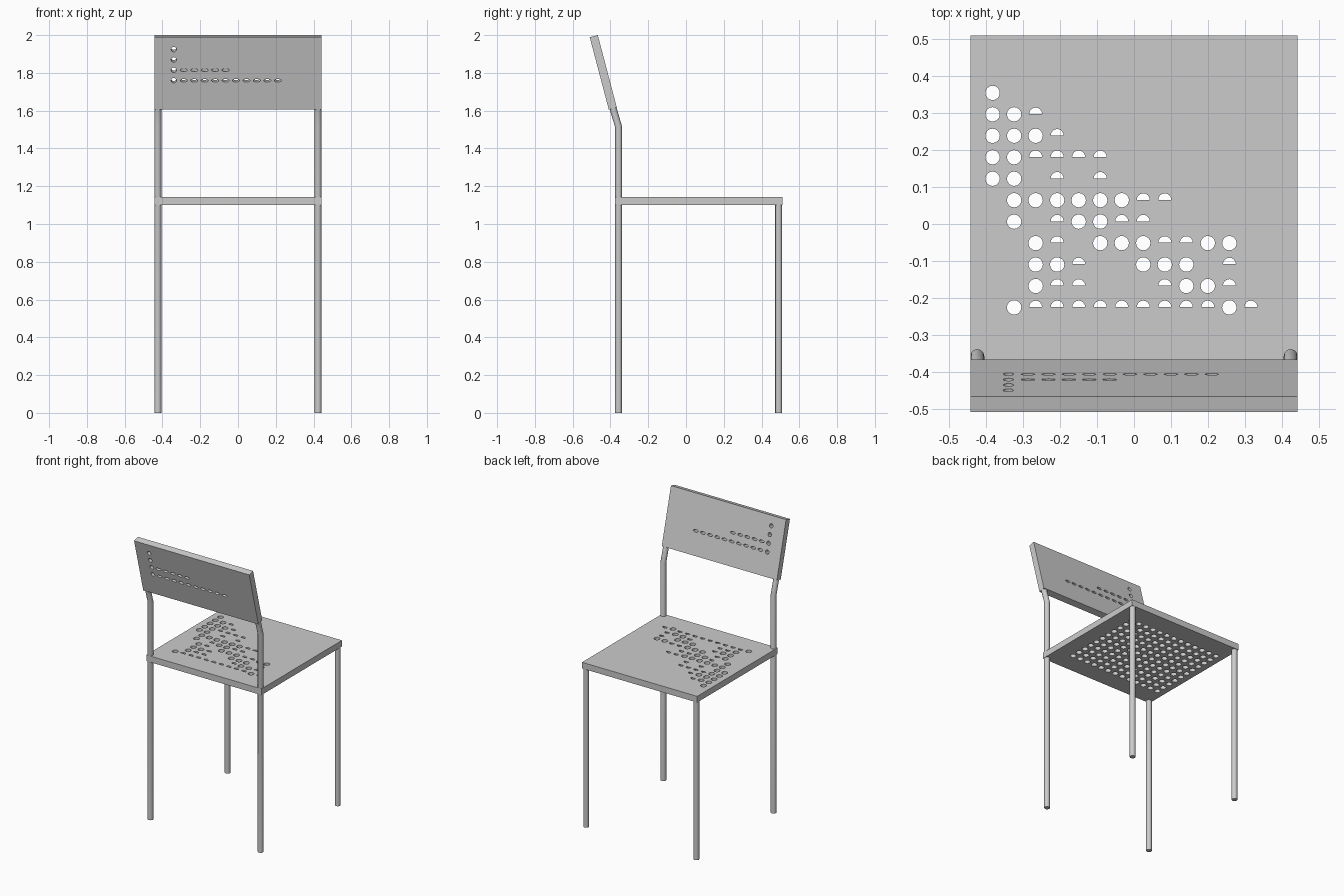
import bpy, bmesh, math
from mathutils import Vector

if "Cube" in bpy.data.objects:
    bpy.data.objects.remove(bpy.data.objects["Cube"])

TILT = math.atan2(0.10, 0.38)
R = 0.0195
STEP = 0.0583


def link(name, mesh):
    ob = bpy.data.objects.new(name, mesh)
    bpy.context.collection.objects.link(ob)
    return ob


def box(name, size, loc, tilt=0.0):
    bm = bmesh.new()
    bmesh.ops.create_cube(bm, size=1)
    bmesh.ops.scale(bm, vec=size, verts=bm.verts)
    me = bpy.data.meshes.new(name)
    bm.to_mesh(me)
    bm.free()
    ob = link(name, me)
    ob.location = loc
    ob.rotation_euler.x = tilt
    return ob


def plug(bm, x, y, lo, hi, r, half=False, squash=1.0):
    """Closed round or half-round prism along z."""
    n = 8 if half else 16
    pts = [(x + r * math.cos(2 * math.pi * i / 16),
            y + squash * r * math.sin(2 * math.pi * i / 16))
           for i in range(n + (1 if half else 0))]
    a = [bm.verts.new((px, py, lo)) for px, py in pts]
    b = [bm.verts.new((px, py, hi)) for px, py in pts]
    bm.faces.new(a[::-1])
    bm.faces.new(b)
    for i in range(len(a)):
        j = (i + 1) % len(a)
        bm.faces.new((a[i], a[j], b[j], b[i]))


def cut(target, bm, name):
    """Subtract the plugs from the target and discard the helper."""
    me = bpy.data.meshes.new(name)
    bm.to_mesh(me)
    bm.free()
    helper = link(name, me)
    helper.matrix_world = target.matrix_basis
    helper.hide_render = True
    mod = target.modifiers.new(name, 'BOOLEAN')
    mod.operation = 'DIFFERENCE'
    mod.solver = 'EXACT'
    mod.object = helper
    bpy.context.view_layer.objects.active = target
    bpy.context.view_layer.update()
    bpy.ops.object.modifier_apply(modifier=name)
    bpy.data.objects.remove(helper)


def tube(name, points, r=0.0185):
    cu = bpy.data.curves.new(name, 'CURVE')
    cu.dimensions = '3D'
    cu.bevel_depth = r
    cu.bevel_resolution = 4
    cu.use_fill_caps = True
    sp = cu.splines.new('POLY')
    sp.points.add(len(points) - 1)
    for p, co in zip(sp.points, points):
        p.co = (*co, 1)
    ob = link(name, cu)
    bpy.ops.object.select_all(action='DESELECT')
    ob.select_set(True)
    bpy.context.view_layer.objects.active = ob
    bpy.ops.object.convert(target='MESH')
    bpy.ops.object.shade_smooth_by_angle(angle=math.radians(35))


# Seat: o = through hole, d = half-open hole, . = recess on the underside only
seat_y, seat_z, half_t = 0.0675, 1.1225, 0.0215
seat = box("seat", (0.886, 0.885, 2 * half_t), (0, seat_y, seat_z))
rows = ["o............",
        "ood..........",
        "oood.........",
        "oodddd.......",
        "oo.d.d.......",
        ".ooooood d...".replace(" ", ""),
        ".o.dood d....".replace(" ", "") + ".",
        "..od.oooddoo.",
        "..ood..ooo.d.",
        "..odd...dood.",
        ".oddddddddd o".replace(" ", "") + "d"]
through, recess = bmesh.new(), bmesh.new()
for j, row in enumerate(rows):
    for i in range(13):
        kind = row[i] if i < len(row) else "."
        x, y = -0.383 + STEP * i, 0.355 - 0.0581 * j - seat_y
        if kind == "o":
            plug(through, x, y, -0.1, 0.1, R)
        else:
            plug(recess, x, y, -0.1, half_t - 0.003, R)
            if kind == "d":
                plug(through, x, y + 0.001, -0.1, 0.1, R - 0.002, half=True)
cut(seat, recess, "seat_recess_helper")
cut(seat, through, "seat_hole_helper")

# Backrest: tilted panel with a column of holes and two rows of slits
back = box("backrest", (0.886, 0.396, 0.044), (0, -0.438, 1.803))
back.rotation_euler.x = math.pi / 2 + TILT
bm = bmesh.new()
for k in range(4):
    plug(bm, -0.34, (1.93 - 0.055 * k - 1.803) / math.cos(TILT), -0.1, 0.1, 0.014)
for z, count in ((1.82, 5), (1.765, 10)):
    for i in range(count):
        plug(bm, -0.287 + 0.0553 * i, (z - 1.803) / math.cos(TILT),
             -0.1, 0.1, 0.019, squash=0.45)
cut(back, bm, "backrest_hole_helper")

# Legs: straight front pair, rear pair bent up into the backrest
for side, sx in (("left", -1), ("right", 1)):
    x = sx * 0.424
    tube(f"front_leg_{side}", [(x, 0.491, 0), (x, 0.491, 1.11)])
    tube(f"rear_leg_{side}", [(x, -0.357, 0), (x, -0.357, 1.515), (x, -0.393, 1.635)])
